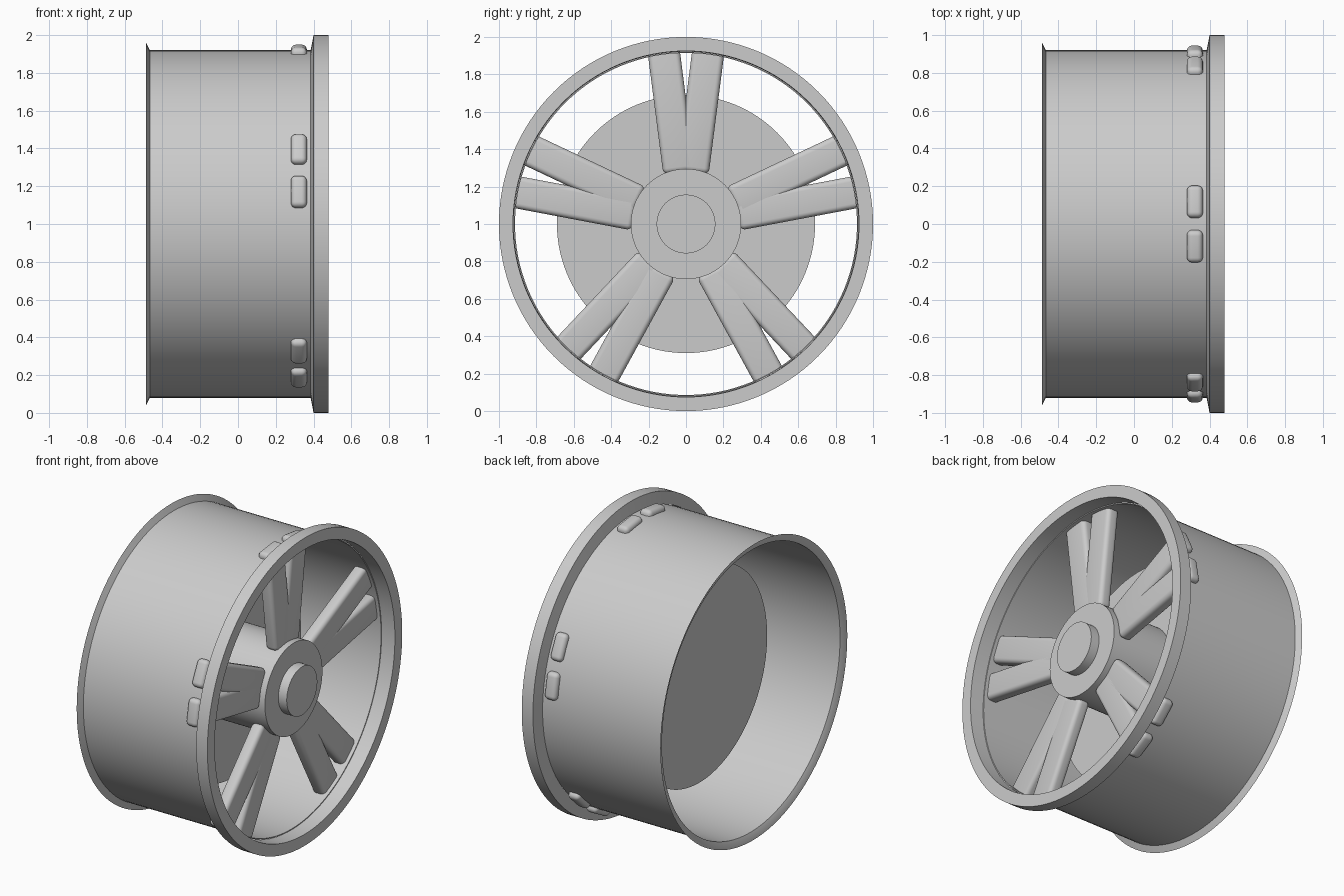
import bpy, bmesh, math
from mathutils import Matrix, Vector

if "Cube" in bpy.data.objects:
    bpy.data.objects.remove(bpy.data.objects["Cube"])

CENTRE = Vector((0, 0, 1))
SEG = 128


def finish(name, bm):
    bmesh.ops.recalc_face_normals(bm, faces=bm.faces)
    me = bpy.data.meshes.new(name)
    bm.to_mesh(me)
    bm.free()
    ob = bpy.data.objects.new(name, me)
    bpy.context.collection.objects.link(ob)
    ob.location = CENTRE
    bpy.ops.object.select_all(action='DESELECT')
    ob.select_set(True)
    bpy.context.view_layer.objects.active = ob
    bpy.ops.object.shade_smooth_by_angle(angle=math.radians(32))
    return ob


def lathe(name, profile, closed=True):
    """Spin an (x, radius) profile around the wheel axis (x)."""
    bm = bmesh.new()
    rings = []
    for x, r in profile:
        rings.append([bm.verts.new((x, r * math.cos(2 * math.pi * i / SEG),
                                    r * math.sin(2 * math.pi * i / SEG)))
                      for i in range(SEG)])
    n = len(rings)
    for j in range(n if closed else n - 1):
        a, b = rings[j], rings[(j + 1) % n]
        for i in range(SEG):
            k = (i + 1) % SEG
            bm.faces.new((a[i], a[k], b[k], b[i]))
    if not closed:
        bm.faces.new(rings[0])
        bm.faces.new(rings[-1])
    return finish(name, bm)


def disc(name, x0, x1, r):
    return lathe(name, [(x0, r), (x1, r)], closed=False)


# Thin barrel with flared back flange
lathe("barrel", [(-0.487, 0.96), (-0.467, 0.92), (0.388, 0.92),
                 (0.388, 0.914), (-0.467, 0.914), (-0.487, 0.955)])

# Front lip ring with chamfered back
lathe("front_lip", [(0.385, 0.922), (0.40, 1.0), (0.48, 1.0), (0.48, 0.925)])

# Centre parts
disc("brake_disc", -0.10, -0.03, 0.69)
disc("hub", -0.05, 0.40, 0.295)
disc("hub_cap", 0.39, 0.46, 0.157)

# Five pairs of rounded spokes, poking slightly through the barrel
R_IN, R_OUT = 0.275, 0.945
TILT = math.radians(7.3)
for k in range(5):
    for side in (-1, 1):
        bm = bmesh.new()
        bmesh.ops.create_cube(bm, size=1)
        bmesh.ops.scale(bm, vec=(0.085, 0.172, R_OUT - R_IN), verts=bm.verts)
        bmesh.ops.bevel(bm, geom=bm.edges[:], offset=0.028, segments=5,
                        profile=0.5, affect='EDGES')
        mat = (Matrix.Rotation(k * math.tau / 5, 4, 'X')
               @ Matrix.Translation((0.322, side * 0.079, (R_IN + R_OUT) / 2))
               @ Matrix.Rotation(-side * TILT, 4, 'X'))
        bmesh.ops.transform(bm, matrix=mat, verts=bm.verts)
        finish(f"spoke_{k + 1}_{'left' if side < 0 else 'right'}", bm)
